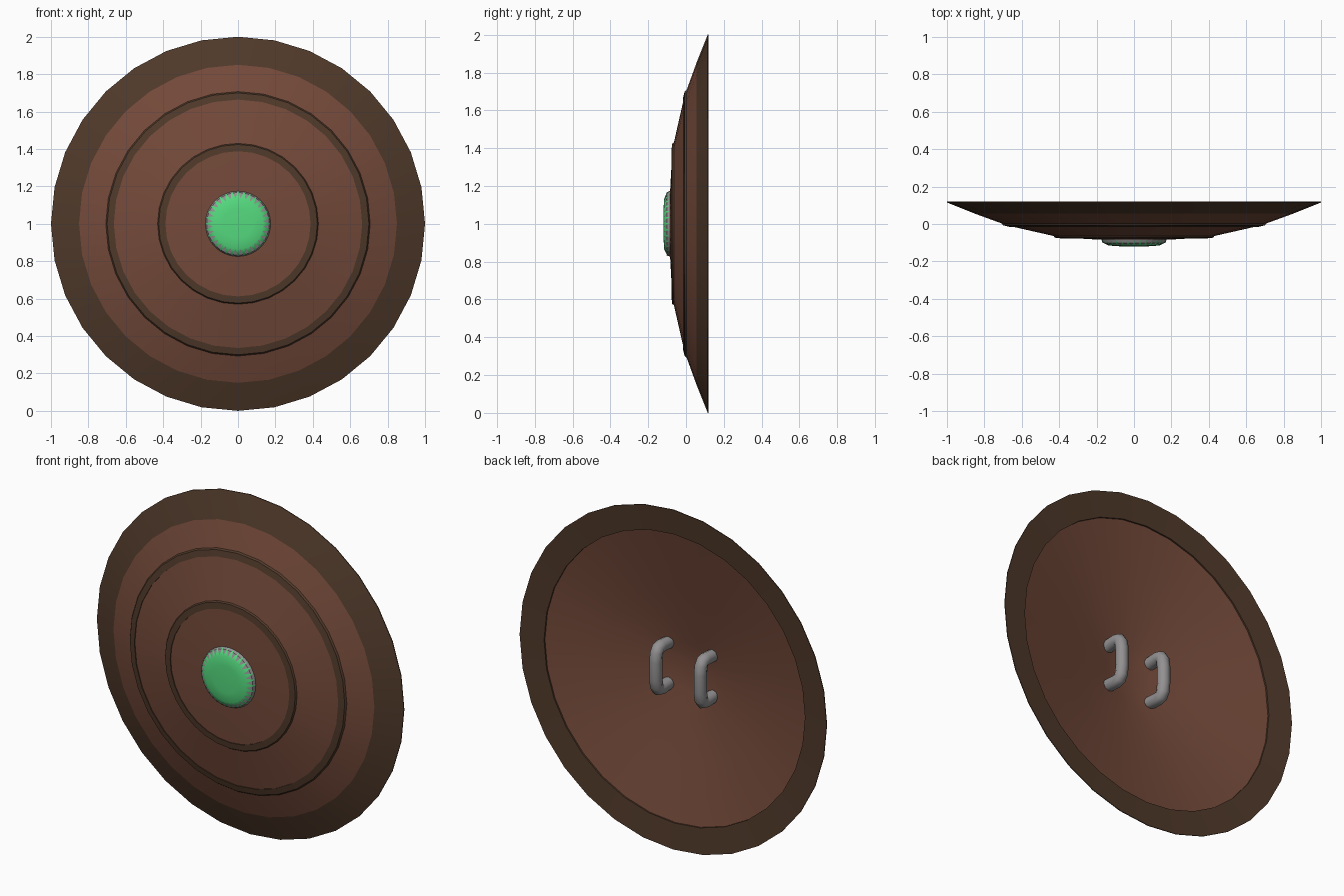
import bpy, bmesh, math
from mathutils import Vector

cube = bpy.data.objects.get("Cube")
if cube:
    bpy.data.objects.remove(cube)

SIDES = 32


def material(name, rgb):
    m = bpy.data.materials.new(name)
    m.use_nodes = True
    m.diffuse_color = (*rgb, 1)
    m.node_tree.nodes["Principled BSDF"].inputs["Base Color"].default_value = (*rgb, 1)
    return m


brown = material("warm brown wood", (0.174, 0.068, 0.042))
dark = material("dark brown trim", (0.079, 0.041, 0.023))
green = material("green gem", (0.09, 0.70, 0.21))
grey = material("grey metal", (0.29, 0.28, 0.285))


def polar(r, y, step):
    a = math.tau * step / SIDES
    return Vector((r * math.sin(a), y, 1 + r * math.cos(a)))


def finish(obj, angle=30):
    bpy.ops.object.select_all(action='DESELECT')
    obj.select_set(True)
    bpy.context.view_layer.objects.active = obj
    bpy.ops.object.shade_smooth_by_angle(angle=math.radians(angle))


def mesh_object(name, bm, mats):
    me = bpy.data.meshes.new(name)
    bm.to_mesh(me)
    bm.free()
    for m in mats:
        me.materials.append(m)
    obj = bpy.data.objects.new(name, me)
    bpy.context.collection.objects.link(obj)
    return obj


def lathe(name, strips, mats):
    """Turn (material index, [(radius, y), ...]) strips about the shield axis."""
    bm = bmesh.new()
    profile = [(r, y, k) for k, pts in strips for r, y in pts]
    rings = [[bm.verts.new(polar(r, y, i)) for i in range(SIDES)] for r, y, _ in profile]
    for n in range(len(rings) - 1):
        a, b = rings[n], rings[n + 1]
        # the trim owns the small steps beside it
        k = max(profile[n][2], profile[n + 1][2])
        for i in range(SIDES):
            j = (i + 1) % SIDES
            bm.faces.new((a[i], a[j], b[j], b[i])).material_index = k
    bmesh.ops.remove_doubles(bm, verts=bm.verts, dist=1e-5)
    bmesh.ops.recalc_face_normals(bm, faces=bm.faces)
    return mesh_object(name, bm, mats)


# Dished board with two raised bands and a dark rim
board = lathe("shield_board", [
    (0, [(0, -.088), (.2, -.083), (.388, -.072)]),
    (1, [(.388, -.077), (.424, -.073), (.43, -.064)]),
    (0, [(.43, -.064), (.664, -.011)]),
    (1, [(.664, -.016), (.7, -.007), (.707, .003)]),
    (0, [(.707, .003), (.85, .055)]),
    (1, [(.85, .055), (1, .115), (1, .12), (.85, .107), (.85, .098)]),
    (0, [(.85, .098), (.5, .022), (.15, -.05), (0, -.072)]),
], [brown, dark])
finish(board)

# Domed gem in the middle
GEM = [(.174, -.08), (.166, -.1), (.135, -.115)]
gem = lathe("center_gem", [(0, [(0, -.12), (.08, -.119)] + GEM[::-1] + [(0, -.08)])], [green])
finish(gem, 50)

# Pointed metal claws around the gem
bm = bmesh.new()
lift = .0015
flat = math.cos(math.pi / SIDES)  # keeps the tips on the flat gem facets
for i in range(SIDES):
    (r0, y0), (r1, y1), (r2, y2) = [(r + lift, y - lift) for r, y in GEM]
    base = [bm.verts.new(polar(r0, y0, i + s)) for s in (0, 1)]
    top = [bm.verts.new(polar(r1 * (1 - (1 - flat) * .3), y1, i + s)) for s in (.88, .12)]
    tip = bm.verts.new(polar(r2 * flat, y2, i + .5))
    bm.faces.new(base + top)
    bm.faces.new((top[1], top[0], tip))
bm.normal_update()
for f in bm.faces:
    c = f.calc_center_median()
    if f.normal.dot(Vector((c.x, -.05, c.z - 1))) < 0:
        f.normal_flip()
mesh_object("gem_claws", bm, [grey])


# Rounded grips on the back
def handle(name, x):
    cu = bpy.data.curves.new(name, 'CURVE')
    cu.dimensions = '3D'
    cu.bevel_depth = .036
    cu.bevel_resolution = 2
    cu.use_fill_caps = True
    half = [(-.045, .12), (.025, .125), (.053, .119), (.067, .097), (.073, .05)]
    path = half + [(y, -z) for y, z in reversed(half)]
    sp = cu.splines.new('POLY')
    sp.points.add(len(path) - 1)
    for p, (y, z) in zip(sp.points, path):
        p.co = (x, y, 1 + z, 1)
    tmp = bpy.data.objects.new(name + "_path", cu)
    bpy.context.collection.objects.link(tmp)
    bpy.context.view_layer.update()
    me = bpy.data.meshes.new_from_object(tmp.evaluated_get(bpy.context.evaluated_depsgraph_get()))
    bpy.data.objects.remove(tmp)
    me.materials.clear()
    me.materials.append(grey)
    obj = bpy.data.objects.new(name, me)
    bpy.context.collection.objects.link(obj)
    finish(obj, 50)


handle("left_handle", .145)
handle("right_handle", -.145)
